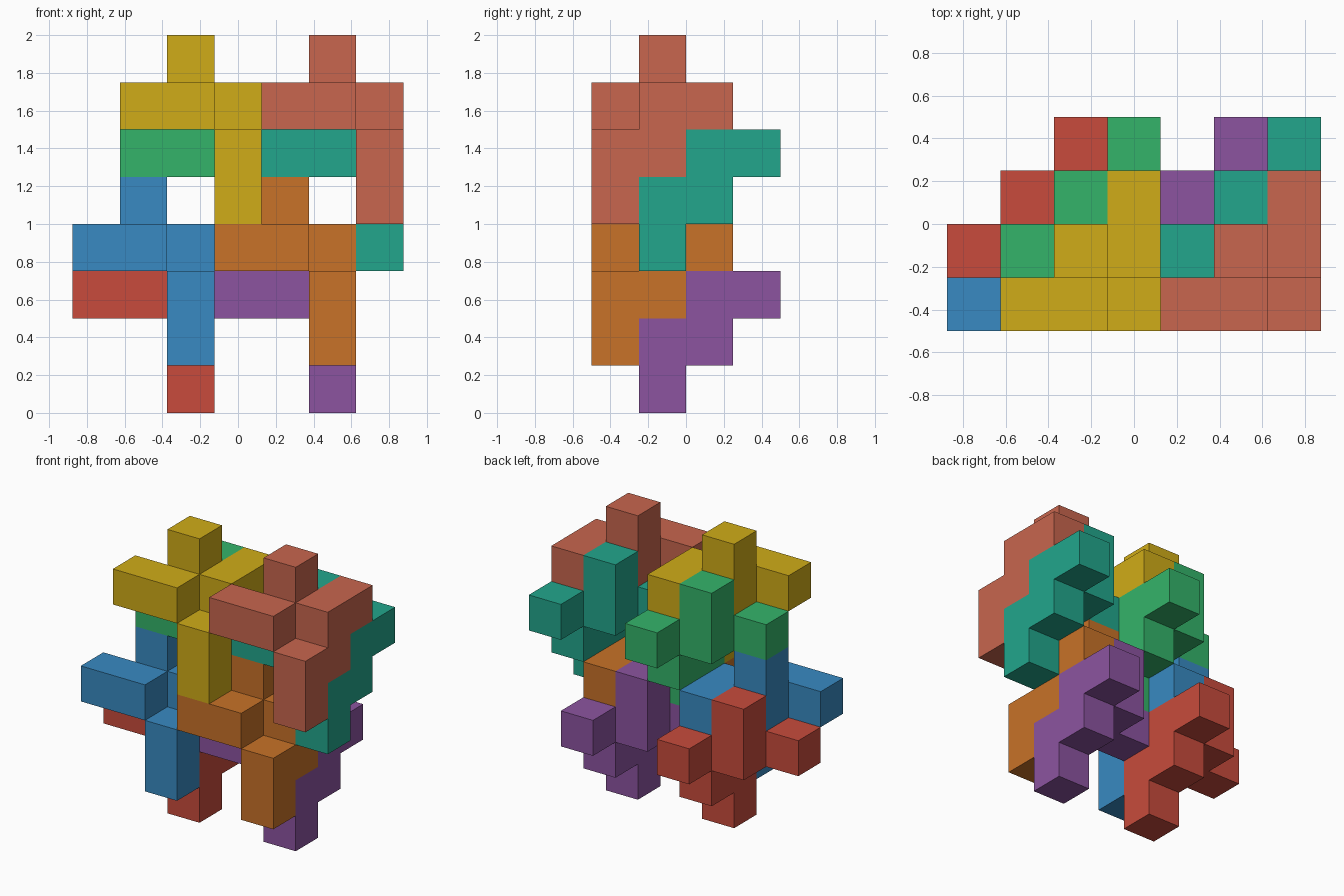
import bpy, bmesh
from mathutils import Vector

if "Cube" in bpy.data.objects:
    bpy.data.objects.remove(bpy.data.objects["Cube"])

U = 0.25                              # cell size
ORIGIN = Vector((-0.875, -0.5, 0.0))  # lower corner of cell (0, 0, 0)

# One interlocking block shape, as grid cells; every piece is a shifted copy
SHAPE = [(0, 1, 2), (1, 1, 2), (1, 2, 2), (1, 2, 3), (2, 2, 2),
         (2, 3, 2), (2, 2, 1), (2, 1, 1), (2, 1, 0)]

# name, grid shift, display colour
PIECES = [
    ("red_block",    (0, 0, 0),  (200, 75, 60)),
    ("blue_block",   (0, -1, 1), (56, 138, 194)),
    ("green_block",  (1, 0, 3),  (52, 180, 106)),
    ("yellow_block", (1, -1, 4), (208, 172, 24)),
    ("purple_block", (3, 0, 0),  (140, 84, 160)),
    ("orange_block", (3, -1, 1), (200, 114, 40)),
    ("teal_block",   (4, 0, 3),  (34, 166, 140)),
    ("coral_block",  (4, -1, 4), (200, 102, 78)),
]


def to_linear(c):
    c /= 255
    return c / 12.92 if c <= 0.04045 else ((c + 0.055) / 1.055) ** 2.4


def cell_faces(bm, cell, cells):
    """Add the outer faces of one cell, skipping those against a neighbour."""
    centre = Vector(cell) + Vector((0.5, 0.5, 0.5))
    for axis in range(3):
        for sign in (-1, 1):
            n = Vector((0, 0, 0))
            n[axis] = sign
            if tuple(int(c + d) for c, d in zip(cell, n)) in cells:
                continue
            a = Vector((0, 0, 0))
            a[(axis + 1) % 3] = 0.5
            b = n.cross(a)
            mid = centre + n * 0.5
            corners = (mid - a - b, mid + a - b, mid + a + b, mid - a + b)
            bm.faces.new([bm.verts.new(ORIGIN + p * U) for p in corners])


def block(name, shift, rgb):
    cells = {tuple(c + s for c, s in zip(cell, shift)) for cell in SHAPE}
    bm = bmesh.new()
    for cell in sorted(cells):
        cell_faces(bm, cell, cells)
    bmesh.ops.remove_doubles(bm, verts=bm.verts, dist=0.001)
    # merge coplanar cell faces into clean flat sides
    bmesh.ops.dissolve_limit(bm, angle_limit=0.01, verts=bm.verts, edges=bm.edges)
    mesh = bpy.data.meshes.new(name)
    bm.to_mesh(mesh)
    bm.free()
    mat = bpy.data.materials.new(name + "_colour")
    mat.diffuse_color = (*[to_linear(c) for c in rgb], 1)
    mat.use_nodes = True
    mat.node_tree.nodes["Principled BSDF"].inputs["Base Color"].default_value = mat.diffuse_color
    mesh.materials.append(mat)
    bpy.context.collection.objects.link(bpy.data.objects.new(name, mesh))


for piece in PIECES:
    block(*piece)
